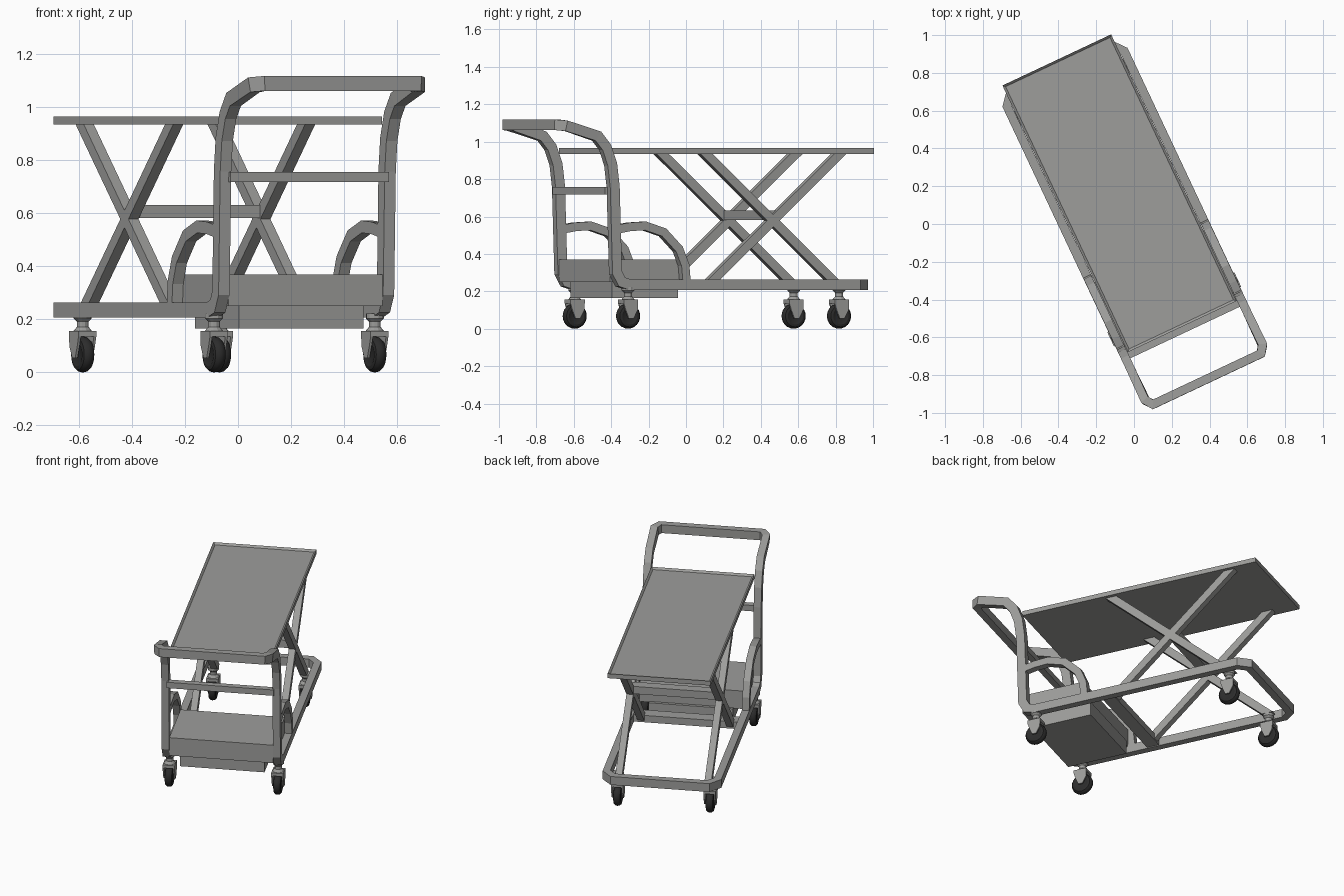
import bpy, bmesh, math
from mathutils import Vector, Matrix

if "Cube" in bpy.data.objects:
    bpy.data.objects.remove(bpy.data.objects["Cube"])

TURN = Matrix.Rotation(math.radians(25.2), 4, 'Z')   # whole cart stands at an angle


def material(name, rgb):
    m = bpy.data.materials.new(name)
    m.diffuse_color = (*rgb, 1)
    m.use_nodes = True
    m.node_tree.nodes["Principled BSDF"].inputs["Base Color"].default_value = m.diffuse_color
    return m


GREY = material("grey metal", (0.34, 0.34, 0.33))
BLACK = material("black rubber", (0.025, 0.025, 0.025))


def finish(name, bm, mat, smooth=False):
    bmesh.ops.recalc_face_normals(bm, faces=bm.faces)
    bm.transform(TURN)
    me = bpy.data.meshes.new(name)
    bm.to_mesh(me)
    bm.free()
    me.materials.append(mat)
    ob = bpy.data.objects.new(name, me)
    bpy.context.collection.objects.link(ob)
    if smooth:
        bpy.ops.object.select_all(action='DESELECT')
        ob.select_set(True)
        bpy.context.view_layer.objects.active = ob
        bpy.ops.object.shade_smooth_by_angle(angle=math.radians(35))
    return ob


def add_box(bm, x0, x1, y0, y1, z0, z1):
    c = Vector(((x0 + x1) / 2, (y0 + y1) / 2, (z0 + z1) / 2))
    s = Matrix.Diagonal((x1 - x0, y1 - y0, z1 - z0, 1))
    bmesh.ops.create_cube(bm, size=1, matrix=Matrix.Translation(c) @ s)


def box(name, *dims):
    bm = bmesh.new()
    add_box(bm, *dims)
    finish(name, bm, GREY)


def sweep(name, pts, w, h, closed=False):
    """Rectangular tube with mitred joints; w is sideways, h is in the bending plane."""
    pts = [Vector(p) for p in pts]
    n = len(pts)
    bm = bmesh.new()
    rings = []
    for i, p in enumerate(pts):
        d1 = (p - pts[i - 1]).normalized() if closed or i > 0 else None
        d2 = (pts[(i + 1) % n] - p).normalized() if closed or i < n - 1 else None
        d1, d2 = d1 or d2, d2 or d1
        t = (d1 + d2).normalized()
        if abs(t.x) < 1e-4:
            s = Vector((math.copysign(1, p.x), 0, 0))
        else:
            s = t.cross(Vector((0, 0, 1)))
            if s.x * p.x + s.y * p.y < 0:
                s = -s
        s = (s - t * s.dot(t)).normalized()
        up = t.cross(s)
        k = d2 - d1
        ring = []
        for a, b in ((-1, -1), (1, -1), (1, 1), (-1, 1)):
            o = s * a * w / 2 + up * b * h / 2
            if k.length > 1e-4:
                kn = k.normalized()
                o += kn * o.dot(kn) * (1 / t.dot(d1) - 1)
            ring.append(bm.verts.new(p + o))
        rings.append(ring)
    for i in range(n if closed else n - 1):
        a, b = rings[i], rings[(i + 1) % n]
        for j in range(4):
            bm.faces.new((a[j], a[(j + 1) % 4], b[(j + 1) % 4], b[j]))
    if not closed:
        bm.faces.new(rings[0])
        bm.faces.new(rings[-1])
    return finish(name, bm, GREY)


# main tube: rear bar, side rails, upright posts and push handle in one loop
half = [(0.295, 0.908, 0.235), (0.343, 0.85, 0.235), (0.343, -0.50, 0.235),
        (0.343, -0.55, 0.25), (0.343, -0.578, 0.30), (0.343, -0.592, 0.76),
        (0.343, -0.607, 0.88), (0.343, -0.64, 0.97), (0.343, -0.69, 1.03),
        (0.343, -0.87, 1.085), (0.315, -0.907, 1.09)]
loop = half + [(-x, y, z) for x, y, z in reversed(half)]
sweep("main_frame", loop, 0.046, 0.056, closed=True)

# side arches and scissor legs, mirrored
for sx, side in ((1, "right"), (-1, "left")):
    arch = [(-0.585, 0.53), (-0.50, 0.545), (-0.41, 0.55), (-0.30, 0.515),
            (-0.21, 0.425), (-0.175, 0.34), (-0.165, 0.235)]
    sweep(side + "_arch", [(sx * 0.343, y, z) for y, z in arch], 0.044, 0.046)
    for tag, ya, yb in (("a", -0.02, 0.775), ("b", 0.775, -0.02)):
        bm = bmesh.new()     # leg cut level at both ends
        c = 0.036
        vs = [bm.verts.new((sx * 0.275 + dx, y + dy, z)) for dx in (-0.021, 0.021)
              for y, dy, z in ((ya, -c, 0.22), (ya, c, 0.22), (yb, c, 0.937), (yb, -c, 0.937))]
        bm.faces.new(vs[:4])
        bm.faces.new(vs[4:])
        for j in range(4):
            bm.faces.new((vs[j], vs[(j + 1) % 4], vs[4 + (j + 1) % 4], vs[4 + j]))
        finish(f"{side}_scissor_leg_{tag}", bm, GREY)

# cross members
box("scissor_crossbar", -0.275, 0.275, 0.345, 0.41, 0.582, 0.632)
box("base_crossbar", -0.33, 0.33, -0.06, 0.02, 0.212, 0.258)
box("post_crossbar", -0.33, 0.33, -0.635, -0.595, 0.718, 0.757)

# storage box and the lower box under it
box("storage_box", -0.321, 0.321, -0.60, -0.19, 0.25, 0.37)
box("lower_box", -0.26, 0.26, -0.56, -0.17, 0.165, 0.255)

# table top with a shallow rim
bm = bmesh.new()
add_box(bm, -0.318, 0.318, -0.60, 0.96, 0.935, 0.965)
top = max(bm.faces, key=lambda f: f.calc_center_median().z)
bmesh.ops.inset_region(bm, faces=[top], thickness=0.018)
bmesh.ops.translate(bm, verts=top.verts, vec=(0, 0, -0.012))
finish("table_top", bm, GREY)


def spin_profile(bm, profile, matrix, segs):
    """Lathe (radius, height) points about z, then place with matrix."""
    rings = [[bm.verts.new(matrix @ Vector((r * math.cos(a), r * math.sin(a), h)))
              for a in (2 * math.pi * k / segs for k in range(segs))] for r, h in profile]
    for a, b in zip(rings, rings[1:]):
        for j in range(segs):
            bm.faces.new((a[j], a[(j + 1) % segs], b[(j + 1) % segs], b[j]))
    bm.faces.new(rings[0])
    bm.faces.new(rings[-1])


# casters: wheel, fork and swivel neck
def caster(name, x, y):
    axle = Matrix.Translation((x, y, 0.068)) @ Matrix.Rotation(math.pi / 2, 4, 'Y')
    bm = bmesh.new()
    spin_profile(bm, [(0.03, -0.018), (0.045, -0.024), (0.058, -0.021), (0.066, -0.011), (0.068, 0),
                      (0.066, 0.011), (0.058, 0.021), (0.045, 0.024), (0.03, 0.018)], axle, 24)
    finish(name + "_wheel", bm, BLACK, smooth=True)
    bm = bmesh.new()
    add_box(bm, x - 0.037, x + 0.037, y - 0.042, y + 0.042, 0.136, 0.156)
    for s in (-1, 1):      # tapered fork cheeks
        a, b = x + s * 0.027, x + s * 0.037
        side = [(-0.042, 0.136), (0.042, 0.136), (0.04, 0.10), (0.016, 0.055), (-0.012, 0.055), (-0.03, 0.10)]
        va = [bm.verts.new((a, y + dy, z)) for dy, z in side]
        vb = [bm.verts.new((b, y + dy, z)) for dy, z in side]
        bm.faces.new(va)
        bm.faces.new(vb)
        for j in range(6):
            k = (j + 1) % 6
            bm.faces.new((va[j], va[k], vb[k], vb[j]))
    spin_profile(bm, [(0.036, 0.155), (0.022, 0.172), (0.022, 0.192), (0.034, 0.204), (0.034, 0.222)],
                 Matrix.Translation((x, y, 0)), 12)
    finish(name + "_fork", bm, GREY)


for sx, side in ((1, "right"), (-1, "left")):
    caster(side + "_front_caster", sx * 0.335, -0.50)
    caster(side + "_rear_caster", sx * 0.285, 0.77)
